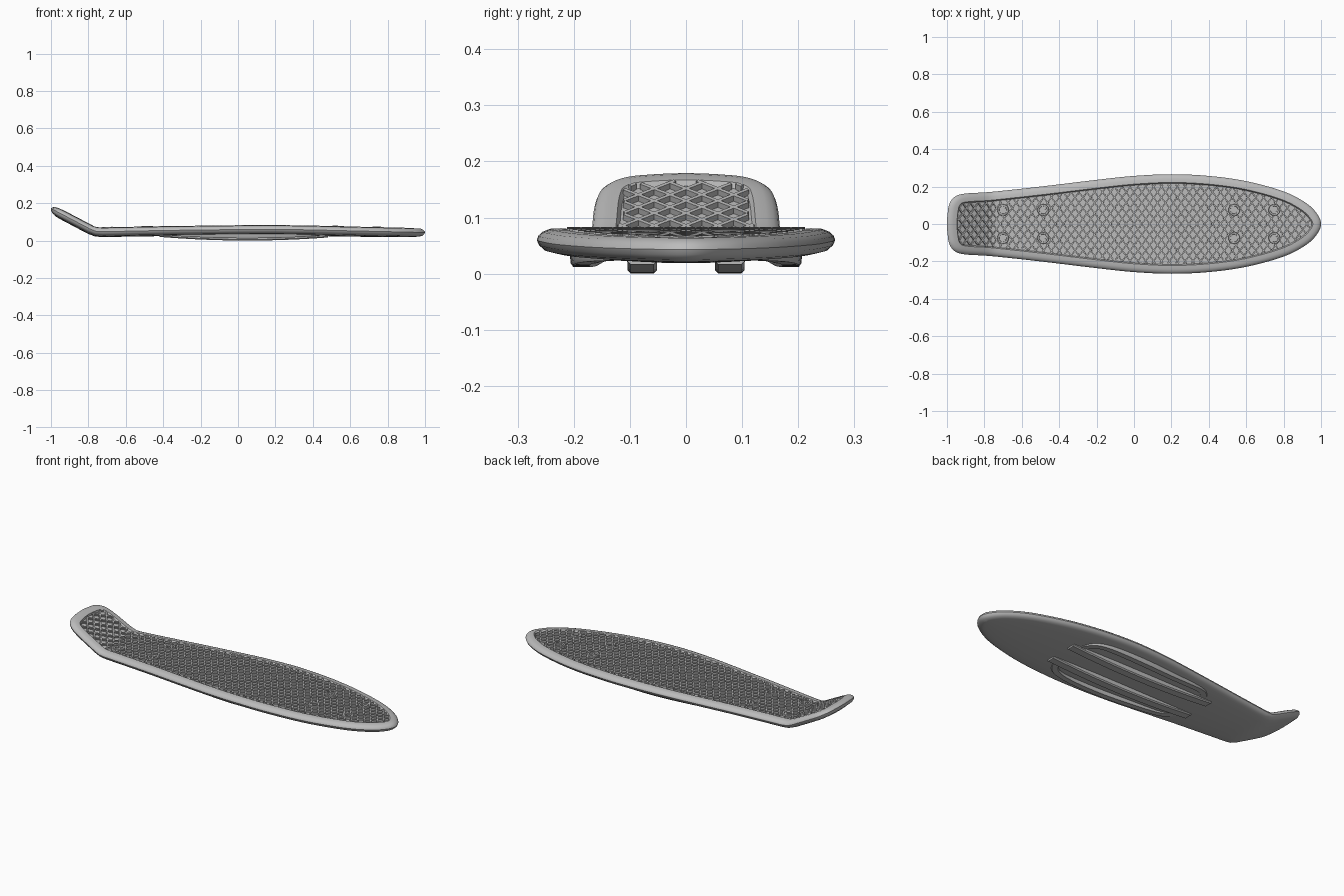
import bpy, bmesh, math
from mathutils import Vector

cube = bpy.data.objects.get("Cube")
if cube:
    bpy.data.objects.remove(cube, do_unlink=True)

grey = bpy.data.materials.new("plastic grey")
grey.use_nodes = True
grey.diffuse_color = (0.5, 0.5, 0.5, 1)
grey.node_tree.nodes["Principled BSDF"].inputs["Base Color"].default_value = (0.5, 0.5, 0.5, 1)


def interp(table, x):
    """Straight-line lookup in a sorted list of pairs."""
    for (x0, v0), (x1, v1) in zip(table, table[1:]):
        if x0 <= x <= x1 and x1 > x0:
            return v0 + (v1 - v0) * (x - x0) / (x1 - x0)
    return table[0][1] if x < table[0][0] else table[-1][1]


# Side profile: kicked-up tail and slightly arched deck
SPINE = [(-1.1, .224), (-.77, .051), (-.74, .047), (-.4, .054), (0, .059), (.2, .06),
         (.4, .057), (.6, .052), (1, .043)]


def place(x, y, h):
    """Point at height h above the spine, measured along its normal."""
    slope = (interp(SPINE, x + .02) - interp(SPINE, x - .02)) / .04
    n = Vector((-slope, 0, 1)).normalized()
    return Vector((x, y, interp(SPINE, x))) + n * h


def finish(name, bm, mirror=False):
    bmesh.ops.remove_doubles(bm, verts=bm.verts, dist=.00005)
    me = bpy.data.meshes.new(name)
    bm.to_mesh(me)
    bm.free()
    me.materials.append(grey)
    ob = bpy.data.objects.new(name, me)
    bpy.context.collection.objects.link(ob)
    bpy.ops.object.select_all(action='DESELECT')
    ob.select_set(True)
    bpy.context.view_layer.objects.active = ob
    bpy.ops.object.shade_smooth_by_angle(angle=math.radians(35))
    if mirror:
        mod = ob.modifiers.new("mirror", 'MIRROR')
        mod.use_axis = (False, True, False)
    return ob


def sweep(bm, sections):
    """Skin closed cross-sections into a solid bar with capped ends."""
    rows = [[bm.verts.new(p) for p in s] for s in sections]
    k = len(rows[0])
    faces = [bm.faces.new((a[j], a[(j + 1) % k], b[(j + 1) % k], b[j]))
             for a, b in zip(rows, rows[1:]) for j in range(k)]
    faces += [bm.faces.new(rows[0][::-1]), bm.faces.new(rows[-1])]
    bmesh.ops.recalc_face_normals(bm, faces=faces)


def spline(pts, steps):
    """Catmull-Rom curve through 2D points, ghost points included."""
    out = []
    for a, b, c, d in zip(pts, pts[1:], pts[2:], pts[3:]):
        for i in range(steps):
            t = i / steps
            out.append(.5 * (2 * b + (c - a) * t + (2 * a - 5 * b + 4 * c - d) * t * t
                             + (3 * b - a - 3 * c + d) * t ** 3))
    return out + [pts[-2]]


# Half outline of the deck, tail to nose
HALF = [(-1, 0), (-.996, .06), (-.985, .112), (-.955, .148), (-.9, .163), (-.76, .172),
        (-.5, .2), (-.2, .236), (0, .257), (.2, .266), (.4, .257), (.6, .229), (.8, .174),
        (.92, .112), (.98, .053), (1, 0)]
ctrl = [Vector(p) for p in [(HALF[1][0], -HALF[1][1])] + HALF + [(HALF[-2][0], -HALF[-2][1])]]
outline = spline(ctrl, 6)
normals = []
for i, p in enumerate(outline):
    if i in (0, len(outline) - 1):
        normals.append(Vector((1 if i == 0 else -1, 0)))
    else:
        t = (outline[i + 1] - outline[i - 1]).normalized()
        normals.append(Vector((t.y, -t.x)))


def inset(i, d):
    q = outline[i] + normals[i] * d
    return q.x, max(q.y, 0)


# Deck: rounded edge, raised rim, sunken floor, slightly bellied underside
EDGE = [(.03, -.022), (.014, -.018), (.004, -.009), (0, 0), (.003, .008), (.011, .015),
        (.024, .02), (.044, .021), (.05, .012)]
bm = bmesh.new()
rows = []
for i in range(len(outline)):
    bx, by = inset(i, .03)
    row = [place(bx, by * t, -.022 - .01 * (1 - t * t) * by / .22) for t in (0, .25, .5, .75)]
    row += [place(*inset(i, d), h) for d, h in EDGE]
    ix, iy = inset(i, .05)
    row.append(place(ix, 0, .012))
    rows.append([bm.verts.new(p) for p in row])
for a, b in zip(rows, rows[1:]):
    for j in range(len(a) - 1):
        bm.faces.new((a[j], a[j + 1], b[j + 1], b[j]))
finish("deck", bm, mirror=True)

# Diamond grip lattice standing on the sunken floor
inner = sorted(inset(i, .048) for i in range(len(outline)))
SLOPE, PITCH, STEP = 1.35, .042, .01
bm = bmesh.new()
for sign in (1, -1):
    side = Vector((-SLOPE * sign, 1)).normalized() * .0035
    for k in range(-30, 31):
        run = []
        for s in range(-24, 25):
            y = s * STEP
            x = k * PITCH + sign * y / SLOPE
            if inner[0][0] < x < inner[-1][0] and abs(y) < interp(inner, x):
                run.append([place(x + side.x * e, y + side.y * e, h)
                            for e, h in ((-1, .011), (1, .011), (1, .023), (-1, .023))])
            elif len(run) > 1:
                sweep(bm, run)
                run = []
        if len(run) > 1:
            sweep(bm, run)
finish("grip_lattice", bm)

# Screw collars: ring with a sunken seat
COLLAR = [(.031, .01), (.031, .024), (.029, .0255), (.021, .0255), (.02, .015), (0, .015)]
bm = bmesh.new()
for cx in (-.7, -.485, .535, .75):
    for cy in (-.075, .075):
        rings = []
        for r, h in COLLAR:
            rings.append([bm.verts.new(place(cx + r * math.cos(a), cy + r * math.sin(a), h))
                          for a in [math.tau * n / 24 for n in range(24)]])
        for a, b in zip(rings, rings[1:]):
            for n in range(24):
                m = (n + 1) % 24
                bm.faces.new((a[n], a[m], b[m], b[n]))
finish("screw_collars", bm)


# Underside stiffening rails
def rail(name, path, width, depth):
    bm = bmesh.new()
    pts = [Vector(p) for p in path]
    pts = spline([2 * pts[0] - pts[1]] + pts + [2 * pts[-1] - pts[-2]], 6)
    sections = []
    for i, p in enumerate(pts):
        t = (pts[min(i + 1, len(pts) - 1)] - pts[max(i - 1, 0)]).normalized()
        n = Vector((-t.y, t.x)) * width / 2
        low = depth + .018 * ((p.x - .05) / .45) ** 2
        sections.append([(p.x + n.x * e, p.y + n.y * e, z) for e, z in
                         ((-1, .042), (1, .042), (.95, low + .006), (.75, low),
                          (-.75, low), (-.95, low + .006))])
    sweep(bm, sections)
    return finish(name, bm, mirror=True)


rail("inner_rails", [(-.42, .078), (-.2, .078), (.05, .078), (.25, .078), (.48, .078)], .055, 0)
rail("outer_rails", [(-.37, .085), (-.35, .125), (-.29, .158), (-.1, .174), (.1, .186),
                     (.28, .184), (.37, .165), (.41, .125), (.425, .085)], .04, .012)
